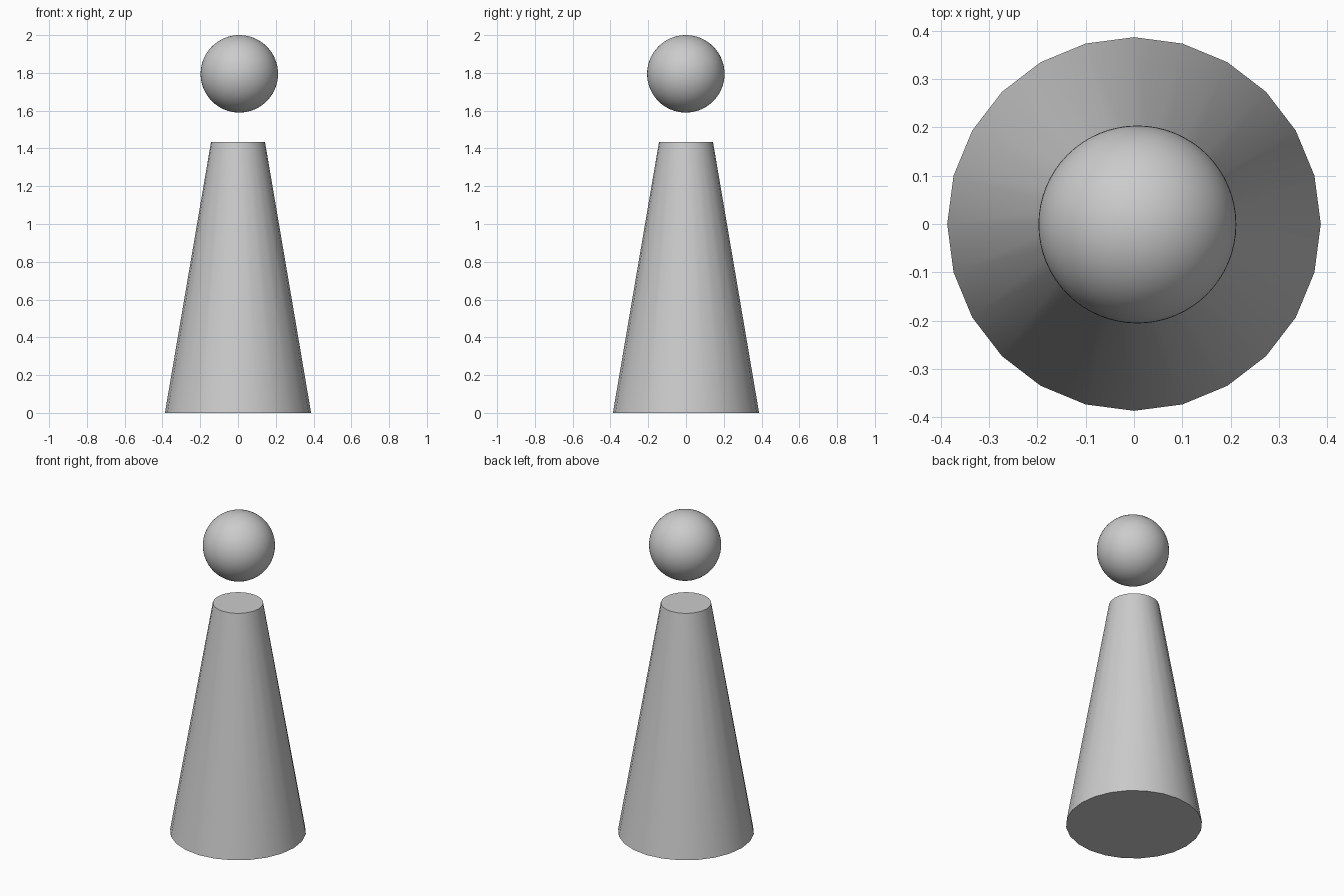
import bpy
from math import radians

if "Cube" in bpy.data.objects:
    bpy.data.objects.remove(bpy.data.objects["Cube"])


def finish(name):
    obj = bpy.context.object
    obj.name = name
    bpy.ops.object.shade_smooth_by_angle(angle=radians(30))
    return obj


# Tapered 24-sided body standing on the ground
HEIGHT = 1.434
bpy.ops.mesh.primitive_cone_add(vertices=24, radius1=0.387, radius2=0.143,
                                depth=HEIGHT, location=(0, 0, HEIGHT / 2))
finish("tapered_body")

# Ball floating above the body, very slightly off-centre
RADIUS = 0.205
bpy.ops.mesh.primitive_uv_sphere_add(segments=64, ring_count=32, radius=RADIUS,
                                     location=(0.007, -0.001, 2 - RADIUS))
finish("floating_ball")
